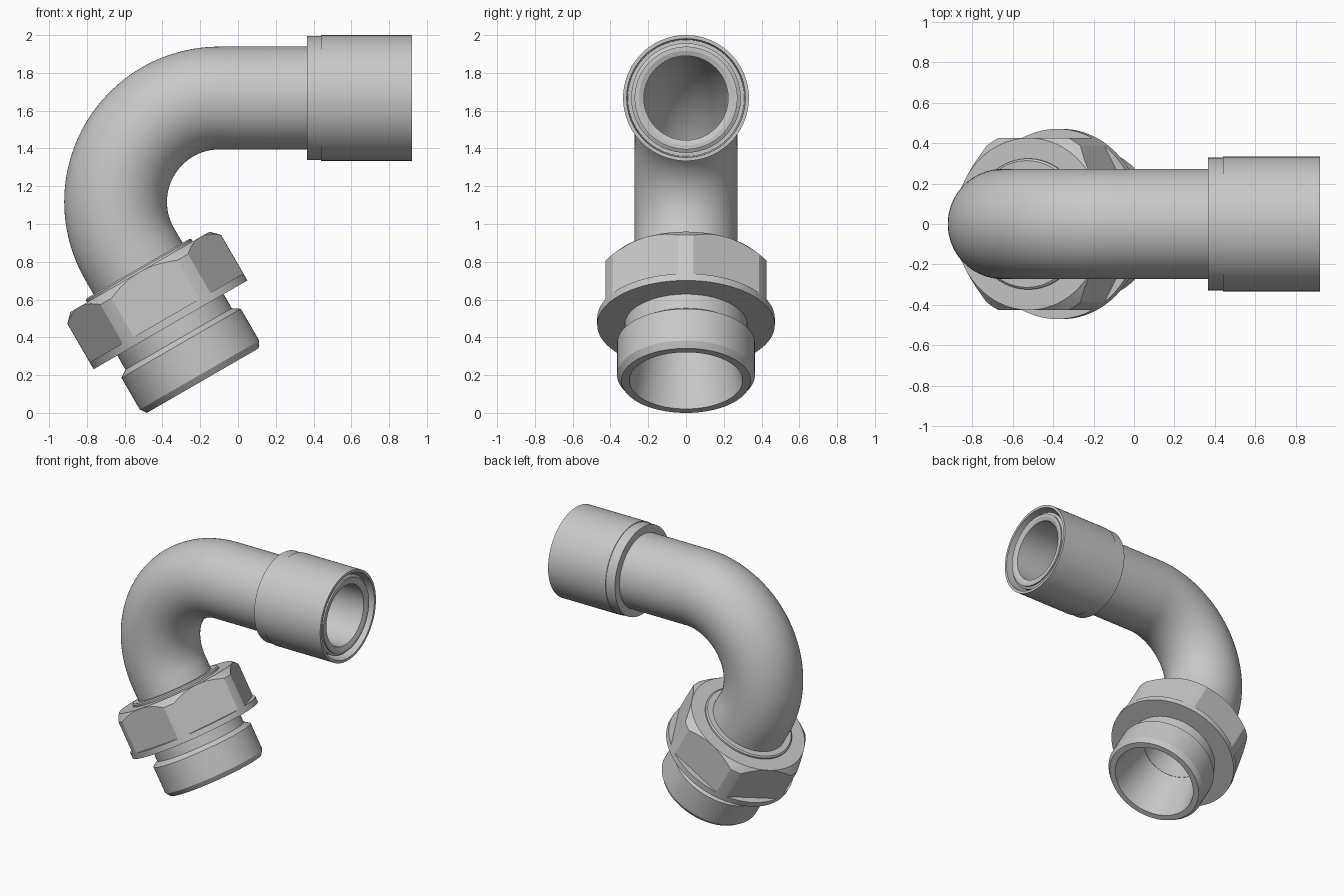
import bpy, bmesh, math
from mathutils import Matrix, Vector

if "Cube" in bpy.data.objects:
    bpy.data.objects.remove(bpy.data.objects["Cube"])

SEG = 96
BEND = Vector((-0.098, 0, 1.117))      # centre of the bend
R = 0.55                               # bend radius of the centre line
OUT, INN = 0.272, 0.223                # tube radii

steel = bpy.data.materials.new("steel_grey")
steel.diffuse_color = (0.58, 0.58, 0.58, 1)
steel.use_nodes = True
steel.node_tree.nodes["Principled BSDF"].inputs["Base Color"].default_value = steel.diffuse_color


def on_bend(deg):
    a = math.radians(deg)
    return BEND + R * Vector((math.cos(a), 0, math.sin(a)))


def frame(origin, axis):
    """Matrix whose local z runs along axis and local y is world y."""
    z = Vector(axis).normalized()
    y = Vector((0, 1, 0))
    x = y.cross(z)
    return Matrix.Translation(origin) @ Matrix((x, y, z)).transposed().to_4x4()


def skin(name, rings, closed):
    """Join equal rings of points by quads; closed links last ring to first."""
    bm = bmesh.new()
    vs = [[bm.verts.new(p) for p in ring] for ring in rings]
    n = len(vs[0])
    for i in range(len(vs) if closed else len(vs) - 1):
        a, b = vs[i], vs[(i + 1) % len(vs)]
        for j in range(n):
            k = (j + 1) % n
            bm.faces.new((a[j], a[k], b[k], b[j]))
    if not closed:
        bm.faces.new(vs[0])
        bm.faces.new(vs[-1])
    bmesh.ops.recalc_face_normals(bm, faces=bm.faces)
    me = bpy.data.meshes.new(name)
    bm.to_mesh(me)
    bm.free()
    ob = bpy.data.objects.new(name, me)
    bpy.context.collection.objects.link(ob)
    me.materials.append(steel)
    return ob


def circle(m, r, t, n=SEG, turn=0.0):
    return [m @ Vector((r * math.cos(turn + 2 * math.pi * j / n),
                        r * math.sin(turn + 2 * math.pi * j / n), t)) for j in range(n)]


def lathe(name, m, profile):
    return skin(name, [circle(m, r, t) for r, t in profile], True)


def activate(ob):
    bpy.ops.object.select_all(action='DESELECT')
    ob.select_set(True)
    bpy.context.view_layer.objects.active = ob


def smooth(ob):
    activate(ob)
    bpy.ops.object.shade_smooth_by_angle(angle=math.radians(20))


# Frames of the two straight ends
start = on_bend(90)
end = on_bend(210)
down = Vector((0.5, 0, -math.sqrt(0.75)))
socket_m = frame(Vector((0, 0, start.z)), (1, 0, 0))
nut_m = frame(end, down)

# Bent tube, hollow
path = [frame(Vector((0.86, 0, start.z)), (-1, 0, 0))]
for i in range(49):
    deg = 90 + 120 * i / 48
    a = math.radians(deg)
    path.append(frame(on_bend(deg), (-math.sin(a), 0, math.cos(a))))
path.append(frame(end + down * 0.42, down))
tube = skin("bent_tube",
            [circle(m, OUT, 0) for m in path] + [circle(m, INN, 0) for m in reversed(path)],
            True)
smooth(tube)

# Socket sleeve with a shallow step and a thin lip
smooth(lathe("socket_sleeve", socket_m, [
    (0.26, 0.365), (0.328, 0.365), (0.328, 0.44), (0.333, 0.44), (0.333, 0.92),
    (0.314, 0.92), (0.308, 0.78), (0.26, 0.78)]))

# Tube end ring inside the sleeve
smooth(lathe("socket_inner_ring", socket_m, [
    (INN, 0.80), (0.290, 0.80), (0.290, 0.885), (0.272, 0.895), (0.272, 0.905),
    (0.250, 0.905), (INN, 0.895)]))

# Hexagonal nut: chamfered disc trimmed by a hexagonal prism
nut = lathe("hex_nut", nut_m, [
    (0.26, 0.11), (0.425, 0.11), (0.47, 0.156), (0.47, 0.395), (0.26, 0.395)])
apothem = 0.425
cutter = skin("hex_cutter", [circle(nut_m, apothem / math.cos(math.pi / 6), t, 6)
                             for t in (0.0, 0.6)], False)
cutter.hide_render = True
mod = nut.modifiers.new("hex", 'BOOLEAN')
mod.operation = 'INTERSECT'
mod.solver = 'EXACT'
mod.object = cutter
activate(nut)
bpy.ops.object.modifier_apply(modifier=mod.name)
bpy.data.objects.remove(cutter)
smooth(nut)

# Raised collar where the tube enters the nut
smooth(lathe("nut_collar", nut_m, [
    (0.26, 0.09), (0.313, 0.09), (0.323, 0.098), (0.323, 0.13), (0.26, 0.13)]))

# Round flange under the nut
smooth(lathe("nut_flange", nut_m, [
    (0.26, 0.392), (0.47, 0.392), (0.47, 0.434), (0.26, 0.434)]))

# Threaded end: neck, barrel, end chamfer and conical bore
smooth(lathe("threaded_end", nut_m, [
    (INN, 0.41), (0.325, 0.41), (0.325, 0.52), (0.365, 0.547), (0.365, 0.741),
    (0.342, 0.775), (0.300, 0.775)]))
